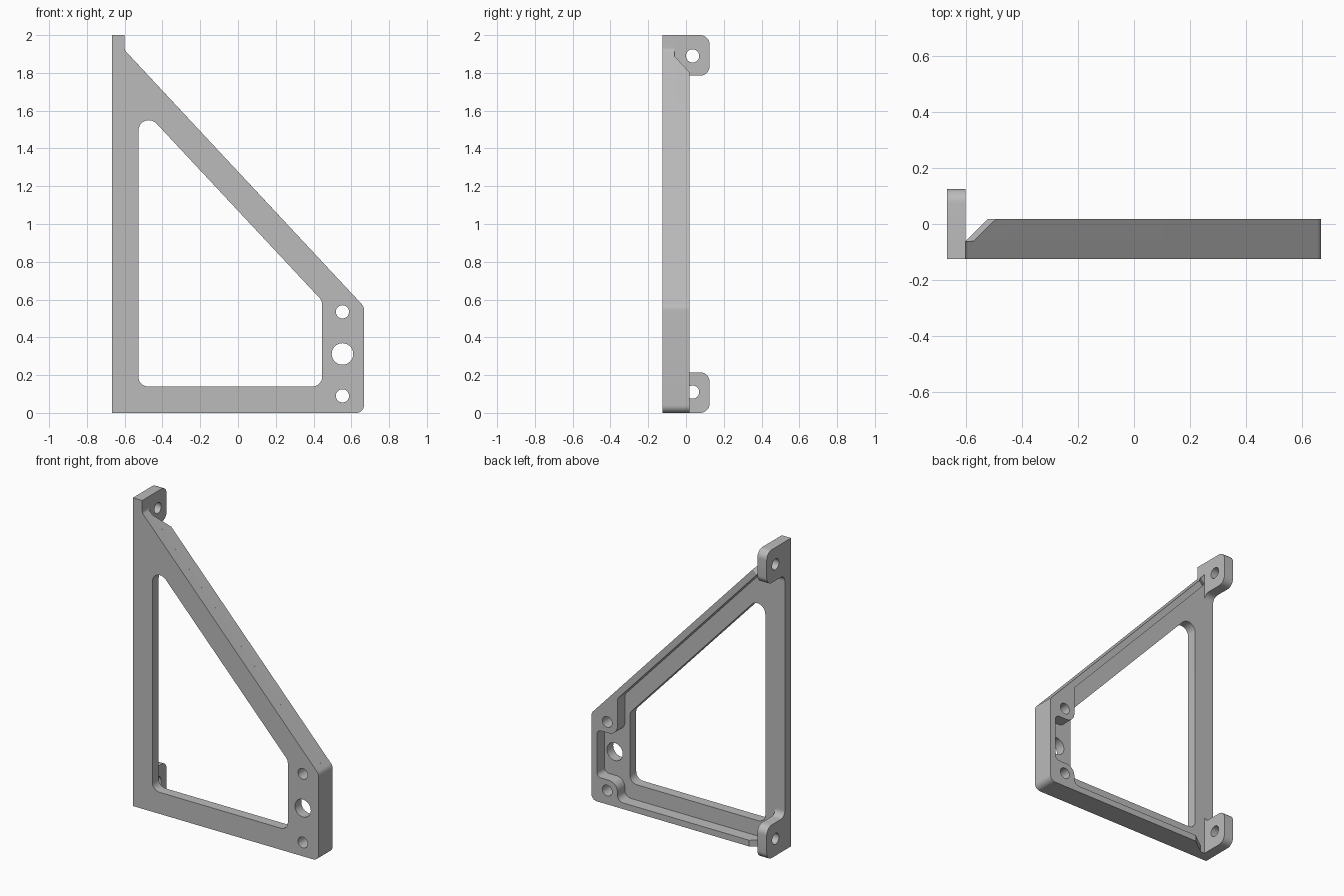
import bpy, bmesh, math
from mathutils import Vector, Matrix

if "Cube" in bpy.data.objects:
    bpy.data.objects.remove(bpy.data.objects["Cube"])

grey = bpy.data.materials.new("plain grey")
grey.use_nodes = True
grey.diffuse_color = (0.5, 0.5, 0.5, 1)
grey.node_tree.nodes["Principled BSDF"].inputs["Base Color"].default_value = (0.5, 0.5, 0.5, 1)

FRONT, FLOOR, RIM, BACK = -0.125, -0.06, 0.018, 0.125
LEFT, RIGHT, TAB = -0.667, 0.667, -0.6
FACE_XZ = Matrix.Rotation(math.pi / 2, 4, 'X')                      # profile (x, z), depth along y
SIDE_YZ = Matrix(((0, 0, 1, 0), (1, 0, 0, 0), (0, 1, 0, 0), (0, 0, 0, 1)))  # profile (y, z), depth along x


def rounded(corners, steps=8):
    """Closed outline from (u, v, radius) corners, each rounded by an arc."""
    out, n = [], len(corners)
    for i, (u, v, r) in enumerate(corners):
        p = Vector((u, v))
        if r == 0:
            out.append(p)
            continue
        a = (Vector(corners[i - 1][:2]) - p).normalized()
        b = (Vector(corners[(i + 1) % n][:2]) - p).normalized()
        half = a.angle(b) / 2
        centre = p + (a + b).normalized() * (r / math.sin(half))
        start = p + a * (r / math.tan(half)) - centre
        end = p + b * (r / math.tan(half)) - centre
        sweep = math.atan2(start.x * end.y - start.y * end.x, start.dot(end))
        for k in range(steps + 1):
            out.append(centre + Matrix.Rotation(sweep * k / steps, 2) @ start)
    return out


def circle(u, v, r, n=32):
    return [Vector((u + r * math.cos(t * math.tau / n), v + r * math.sin(t * math.tau / n))) for t in range(n)]


def extrusion(name, loops, lo, hi, frame, adjust=None):
    """Solid from an outline with holes, spanning lo..hi along its depth axis."""
    curve = bpy.data.curves.new(name + "_profile", 'CURVE')
    curve.dimensions, curve.fill_mode, curve.extrude = '2D', 'BOTH', (hi - lo) / 2
    for loop in loops:
        s = curve.splines.new('POLY')
        s.points.add(len(loop) - 1)
        for pt, co in zip(s.points, loop):
            pt.co = (co.x, co.y, 0, 1)
        s.use_cyclic_u = True
    helper = bpy.data.objects.new(name + "_profile", curve)
    mesh = bpy.data.meshes.new_from_object(helper)
    bpy.data.objects.remove(helper)
    mesh.name = name
    mesh.transform(frame)
    axis = frame.col[2].to_3d()
    shift = Vector(abs(c) for c in axis) * ((lo + hi) / 2)
    mesh.transform(Matrix.Translation(shift))
    bm = bmesh.new()
    bm.from_mesh(mesh)
    bmesh.ops.remove_doubles(bm, verts=bm.verts, dist=0.0002)
    if adjust:
        adjust(bm)
    bmesh.ops.recalc_face_normals(bm, faces=bm.faces)
    bm.to_mesh(mesh)
    bm.free()
    mesh.materials.clear()
    mesh.materials.append(grey)
    for f in mesh.polygons:
        f.material_index = 0
    obj = bpy.data.objects.new(name, mesh)
    bpy.context.collection.objects.link(obj)
    bpy.ops.object.select_all(action='DESELECT')
    obj.select_set(True)
    bpy.context.view_layer.objects.active = obj
    bpy.ops.object.shade_smooth_by_angle(angle=math.radians(30))
    return obj


# Front plate with its window and fixing holes
SHOULDER = 0.563
HX = 0.553
small_holes = [circle(HX, z, 0.035) for z in (0.09, 0.535)]
outline = rounded([(LEFT, 0, 0), (RIGHT, 0, 0.04), (RIGHT, SHOULDER, 0.05),
                   (TAB, 1.92, 0.03), (TAB, 2, 0), (LEFT, 2, 0)])
window = rounded([(-0.527, 0.14, 0.05), (0.445, 0.14, 0.05),
                  (0.445, 0.594, 0.05), (-0.527, 1.634, 0.055)])
extrusion("front_plate", [outline, window, circle(HX, 0.312, 0.057)] + small_holes,
          FRONT, FLOOR, FACE_XZ)

# Raised rim along the brace, outer end and base, with bosses round the small holes
T = 0.04
top_end = Vector((-0.57, 1.888))
along = (Vector((RIGHT, SHOULDER)) - top_end).normalized()
top_in = top_end + Vector((along.y, -along.x)) * T
base_end = Vector((-0.57, 0))
base_in = Vector((-0.57, T))
BX = 0.48
brace_z = top_in.y + (BX - top_in.x) * along.y / along.x
rim = rounded([(*top_end, 0), (RIGHT, SHOULDER, 0.05), (RIGHT, 0, 0.04), (*base_end, 0),
               (*base_in, 0), (BX, T, 0.04), (BX, 0.16, 0.06), (RIGHT - T, 0.16, 0.03),
               (RIGHT - T, 0.465, 0.03), (BX, 0.465, 0.06), (BX, brace_z, 0.04), (*top_in, 0)])


def slope_ends(bm):
    # Ramp both free ends of the rim down to the plate
    ramps = [(top_end, along), (top_in, along),
             (base_end, Vector((0.9, 0))), (base_in, Vector((0.9, 0)))]
    for v in bm.verts:
        for p, d in ramps:
            if v.co.y > 0 and (Vector((v.co.x, v.co.z)) - p).length < 0.001:
                v.co += Vector((d.x, 0, d.y)) * 0.115
                break


extrusion("raised_rim", [rim] + small_holes, FLOOR, RIM, FACE_XZ, slope_ends)

# Mounting tabs at the top and bottom of the upright
tab = [(FLOOR, 2, 0), (BACK, 2, 0.05), (BACK, 1.785, 0.05), (FLOOR, 1.785, 0.04), (FLOOR, 1.735, 0)]
extrusion("upper_tab", [rounded(tab), circle(0.035, 1.89, 0.035)], LEFT, TAB, SIDE_YZ)
low = [(y, 2 - z, r) for y, z, r in reversed(tab)]
extrusion("lower_tab", [rounded(low), circle(0.035, 0.11, 0.035)], LEFT, TAB, SIDE_YZ)
